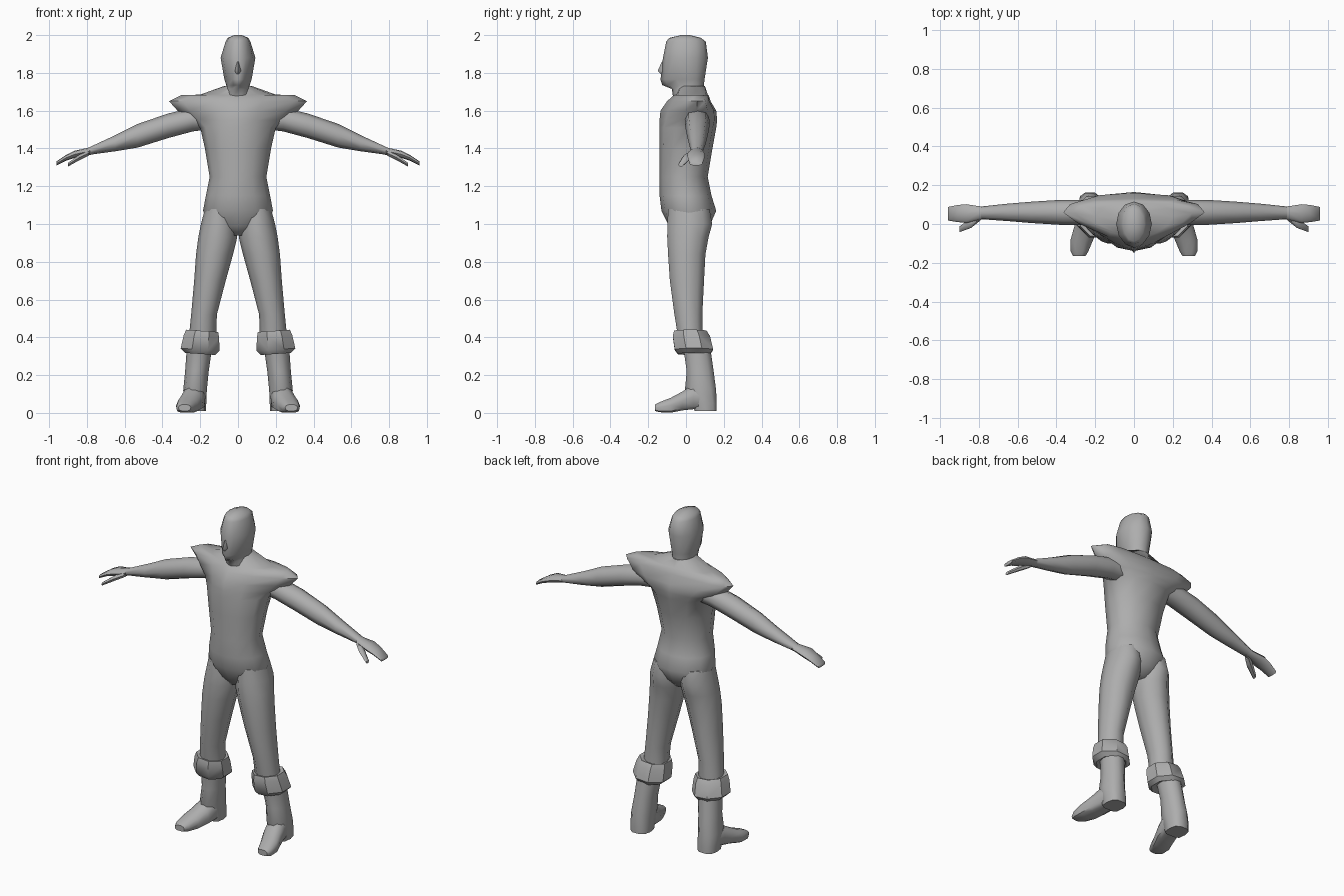
import bpy, bmesh, math

grey = bpy.data.materials.new("plain_grey")
grey.diffuse_color = (0.42, 0.42, 0.42, 1)


def spow(v, e):
    return math.copysign(abs(v) ** e, v)


def loft(name, axis, sections, sides=12, mirror=False, phase=0.0, smooth=60):
    """Skin rounded sections (pos, u0, u1, v0, v1, [low_power, high_power, v_mid]) along an axis."""
    bm = bmesh.new()
    rings = []
    for sec in sections:
        pos, u0, u1, v0, v1 = sec[:5]
        nlow, nhigh = sec[5:7] if len(sec) > 6 else (2, 2)
        vm = sec[7] if len(sec) > 7 else (v0 + v1) / 2
        ring = []
        for i in range(sides):
            a = 2 * math.pi * (i + phase) / sides
            c, s = math.cos(a), math.sin(a)
            n = nlow if s < -1e-6 else nhigh
            u = (u0 + u1) / 2 + (u1 - u0) / 2 * spow(c, 2 / n)
            v = vm + (v1 - vm if s > 0 else vm - v0) * spow(s, 2 / n)
            co = {"z": (u, v, pos), "x": (pos, u, v), "y": (u, pos, v)}[axis]
            ring.append(bm.verts.new(co))
        rings.append(ring)
    for a, b in zip(rings, rings[1:]):
        for i in range(sides):
            j = (i + 1) % sides
            bm.faces.new((a[i], a[j], b[j], b[i]))
    bm.faces.new(rings[0])
    bm.faces.new(rings[-1])
    bmesh.ops.recalc_face_normals(bm, faces=bm.faces)
    me = bpy.data.meshes.new(name)
    bm.to_mesh(me)
    bm.free()
    me.materials.append(grey)
    ob = bpy.data.objects.new(name, me)
    bpy.context.collection.objects.link(ob)
    bpy.ops.object.select_all(action="DESELECT")
    ob.select_set(True)
    bpy.context.view_layer.objects.active = ob
    bpy.ops.object.shade_smooth_by_angle(angle=math.radians(smooth))
    if mirror:
        m = ob.modifiers.new("mirror", "MIRROR")
        m.use_axis[0] = True
        m.use_mirror_merge = False
    return ob


def sym(z, w, *rest):
    return (z, -w, w) + rest


# Torso flaring into a wide pointed shoulder yoke
loft("torso", "z", [
    sym(0.94, 0.06, -0.05, 0.08),
    sym(0.99, 0.15, -0.09, 0.125),
    sym(1.07, 0.185, -0.13, 0.16),
    sym(1.15, 0.17, -0.14, 0.135),
    sym(1.25, 0.15, -0.14, 0.115),
    sym(1.40, 0.175, -0.14, 0.14),
    sym(1.51, 0.20, -0.14, 0.16, 1.8, 2.2),
    sym(1.55, 0.25, -0.14, 0.165, 1.5, 2.2, 0.05),
    sym(1.60, 0.32, -0.135, 0.16, 1.25, 2.4, 0.055),
    sym(1.65, 0.365, -0.10, 0.13, 1.3, 2.8, 0.06),
    sym(1.682, 0.30, -0.065, 0.12, 1.5, 2.6, 0.055),
    sym(1.685, 0.20, -0.055, 0.115, 2, 2.3, 0.04),
    sym(1.73, 0.075, -0.04, 0.10),
], phase=0)

# Head with neck and jaw
loft("head", "z", [
    sym(1.65, 0.075, -0.065, 0.10),
    sym(1.715, 0.065, -0.075, 0.095),
    sym(1.735, 0.062, -0.125, 0.095, 1.4, 2, 0.02),
    sym(1.765, 0.072, -0.135, 0.098, 1.6, 2, 0.01),
    sym(1.88, 0.092, -0.122, 0.116, 1.9, 2, 0.0),
    sym(1.965, 0.066, -0.105, 0.105),
    sym(1.985, 0.055, -0.09, 0.08),
    sym(2.0, 0.02, -0.025, 0.02),
], sides=12, smooth=70)

# Nose wedge
loft("nose", "z", [
    sym(1.795, 0.012, -0.135, -0.10, 1.2, 2),
    sym(1.812, 0.016, -0.15, -0.10, 1.2, 2),
    sym(1.86, 0.006, -0.127, -0.10, 1.2, 2),
], sides=8)

# Arms
loft("arm", "x", [
    (0.16, 0.00, 0.12, 1.50, 1.62),
    (0.24, -0.005, 0.125, 1.49, 1.615),
    (0.37, -0.005, 0.125, 1.455, 1.585),
    (0.53, 0.005, 0.115, 1.405, 1.53),
    (0.65, 0.015, 0.105, 1.385, 1.47),
    (0.79, 0.025, 0.09, 1.366, 1.405),
], sides=8, mirror=True)

# Flat mitten hands and thumbs
loft("hand", "x", [
    (0.77, 0.027, 0.09, 1.368, 1.41),
    (0.80, 0.022, 0.092, 1.363, 1.402),
    (0.865, 0.005, 0.102, 1.350, 1.388, 3, 3),
    (0.91, 0.01, 0.098, 1.335, 1.366, 3, 3),
    (0.96, 0.018, 0.088, 1.31, 1.332, 4, 4),
], sides=8, mirror=True)
loft("thumb", "x", [
    (0.79, 0.02, 0.06, 1.36, 1.39),
    (0.84, -0.02, 0.03, 1.335, 1.37),
    (0.90, -0.042, -0.012, 1.303, 1.325),
], sides=6, mirror=True)

# Trouser legs
loft("leg", "z", [
    (1.08, 0.02, 0.175, -0.10, 0.13),
    (1.00, 0.004, 0.196, -0.105, 0.145),
    (0.93, 0.004, 0.21, -0.105, 0.125),
    (0.84, 0.026, 0.222, -0.10, 0.108),
    (0.70, 0.065, 0.232, -0.09, 0.10),
    (0.52, 0.112, 0.248, -0.065, 0.09),
    (0.40, 0.115, 0.26, -0.045, 0.09),
], sides=10, mirror=True)

# Folded boot cuffs, tilted down at the back
cuff = loft("boot_cuff", "z", [
    (0.425, 0.13, 0.25, -0.03, 0.09),
    (0.435, 0.098, 0.282, -0.07, 0.115),
    (0.405, 0.092, 0.295, -0.078, 0.135),
    (0.335, 0.09, 0.312, -0.068, 0.152),
    (0.312, 0.115, 0.285, -0.05, 0.135),
    (0.325, 0.15, 0.25, -0.01, 0.11),
], sides=8, mirror=True, phase=0.5, smooth=40)
for v in cuff.data.vertices:
    v.co.z += 0.07 * (v.co.x - 0.2)

# Boot shafts ending in a squared heel
loft("boot_shaft", "z", [
    (0.36, 0.135, 0.27, -0.02, 0.13),
    (0.22, 0.155, 0.28, 0.0, 0.15),
    (0.12, 0.165, 0.29, -0.01, 0.163, 2, 2.4),
    (0.05, 0.168, 0.288, 0.03, 0.165, 3, 2.6),
    (0.01, 0.17, 0.285, 0.045, 0.165, 4, 2.6),
], sides=10, mirror=True, smooth=50)

# Boot feet turned slightly outward
loft("boot_foot", "y", [
    (0.10, 0.18, 0.28, 0.02, 0.15, 4, 2),
    (0.04, 0.172, 0.292, 0.018, 0.155, 4, 2),
    (-0.02, 0.185, 0.31, 0.012, 0.115, 4, 2),
    (-0.08, 0.21, 0.327, 0.0, 0.082, 4, 2.2),
    (-0.14, 0.235, 0.327, 0.003, 0.058, 4, 2.4),
    (-0.165, 0.25, 0.315, 0.01, 0.045, 3, 2.4),
], sides=10, mirror=True, smooth=50)
